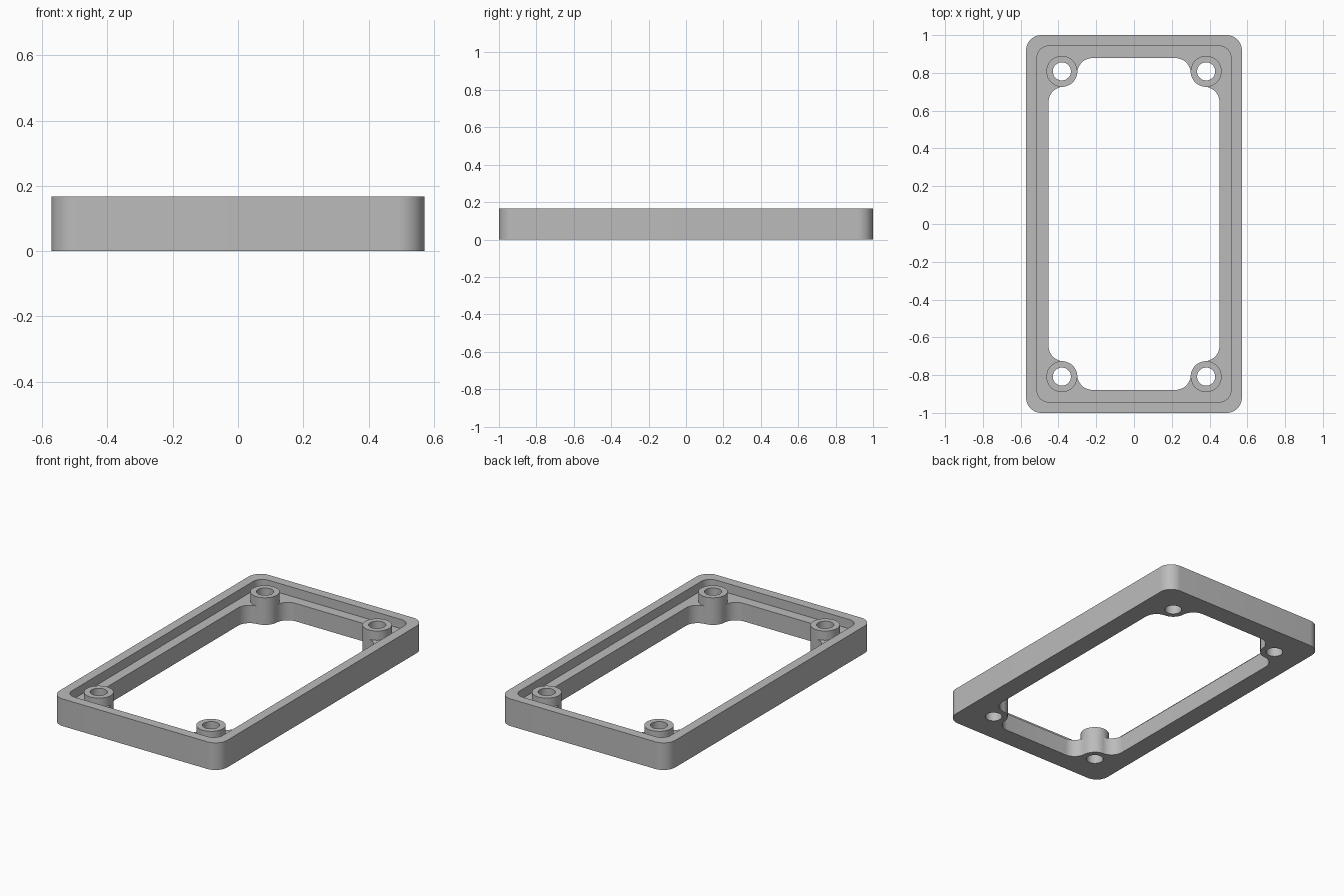
import bpy, bmesh, math

if "Cube" in bpy.data.objects:
    bpy.data.objects.remove(bpy.data.objects["Cube"], do_unlink=True)

# Main dimensions
HALF_X, HALF_Y = 0.571, 1.0
LEDGE_Z, TOP_Z = 0.11, 0.167
OPEN_X, OPEN_Y, FILLET = 0.452, 0.878, 0.08
BOSS_X, BOSS_Y, BOSS_R, HOLE_R = 0.382, 0.808, 0.082, 0.048
CORNERS = [(1, 1), (-1, 1), (-1, -1), (1, -1)]


def arc(cx, cy, r, a0, a1, n=14):
    return [(cx + r * math.cos(a0 + (a1 - a0) * i / n),
             cy + r * math.sin(a0 + (a1 - a0) * i / n)) for i in range(n + 1)]


def mirrored(corner):
    """Repeat one corner path in all four quadrants, counter-clockwise."""
    loop = []
    for sx, sy in CORNERS:
        pts = [(sx * x, sy * y) for x, y in corner]
        loop += pts if sx * sy > 0 else pts[::-1]
    return loop


def rounded_rect(hx, hy, r):
    return mirrored(arc(hx - r, hy - r, r, 0, math.pi / 2))


# Corner of the opening: fillet, around the boss, fillet
reach = BOSS_R + FILLET
c1x = OPEN_X - FILLET
c1y = BOSS_Y - math.sqrt(reach ** 2 - (BOSS_X - c1x) ** 2)
c2y = OPEN_Y - FILLET
c2x = BOSS_X - math.sqrt(reach ** 2 - (BOSS_Y - c2y) ** 2)
to_boss_1 = math.atan2(BOSS_Y - c1y, BOSS_X - c1x)
to_boss_2 = math.atan2(BOSS_Y - c2y, BOSS_X - c2x)
start, end = to_boss_1 + math.pi, to_boss_2 + math.pi
fillet_1 = arc(c1x, c1y, FILLET, 0, to_boss_1)
fillet_2 = arc(c2x, c2y, FILLET, to_boss_2, math.pi / 2)
inner_arc = arc(BOSS_X, BOSS_Y, BOSS_R, start, end)
outer_arc = arc(BOSS_X, BOSS_Y, BOSS_R, start, end + 2 * math.pi, 40)

outer = rounded_rect(HALF_X, HALF_Y, 0.08)
recess = rounded_rect(0.513, 0.942, 0.06)
opening = mirrored(fillet_1 + inner_arc + fillet_2)
ledge_edge = mirrored(fillet_1 + outer_arc + fillet_2)
boss_circle = outer_arc + inner_arc[::-1]
hole_circle = arc(BOSS_X, BOSS_Y, HOLE_R, 0, 2 * math.pi, 48)
bosses = [[(sx * x, sy * y) for x, y in boss_circle] for sx, sy in CORNERS]
holes = [[(sx * x, sy * y) for x, y in hole_circle] for sx, sy in CORNERS]

bm = bmesh.new()
cache = {}


def ring(loop, z):
    """Shared vertices of a loop at height z, without repeats."""
    verts = []
    for x, y in loop:
        key = (round(x, 5), round(y, 5), round(z, 5))
        if key not in cache:
            cache[key] = bm.verts.new((x, y, z))
        if not verts or verts[-1] != cache[key]:
            verts.append(cache[key])
    if verts[0] == verts[-1]:
        verts.pop()
    return verts


def wall(loop, z0, z1):
    a, b = ring(loop, z0), ring(loop, z1)
    for i in range(len(a)):
        j = (i + 1) % len(a)
        bm.faces.new((a[i], a[j], b[j], b[i]))


def cap(loops, z):
    edges = []
    for loop in loops:
        v = ring(loop, z)
        for i in range(len(v)):
            pair = (v[i - 1], v[i])
            edges.append(bm.edges.get(pair) or bm.edges.new(pair))
    bmesh.ops.triangle_fill(bm, edges=edges, use_beauty=True, normal=(0, 0, 1))


# Upright walls
wall(outer, 0, TOP_Z)
wall(recess, LEDGE_Z, TOP_Z)
wall(opening, 0, LEDGE_Z)
for boss, hole in zip(bosses, holes):
    wall(boss, LEDGE_Z, TOP_Z)
    wall(hole, 0, TOP_Z)

# Flat faces: underside, rim, ledge, boss tops
cap([outer, opening] + holes, 0)
cap([outer, recess], TOP_Z)
cap([recess, ledge_edge], LEDGE_Z)
for boss, hole in zip(bosses, holes):
    cap([boss, hole], TOP_Z)
bmesh.ops.recalc_face_normals(bm, faces=bm.faces[:])

mesh = bpy.data.meshes.new("bezel_frame")
bm.to_mesh(mesh)
bm.free()
frame = bpy.data.objects.new("bezel_frame", mesh)
bpy.context.collection.objects.link(frame)

# Plain grey material
grey = bpy.data.materials.new("plain_grey")
grey.use_nodes = True
grey.diffuse_color = (0.5, 0.5, 0.5, 1)
grey.node_tree.nodes["Principled BSDF"].inputs["Base Color"].default_value = (0.5, 0.5, 0.5, 1)
mesh.materials.append(grey)

bpy.ops.object.select_all(action="DESELECT")
frame.select_set(True)
bpy.context.view_layer.objects.active = frame
bpy.ops.object.shade_smooth_by_angle(angle=math.radians(30))
